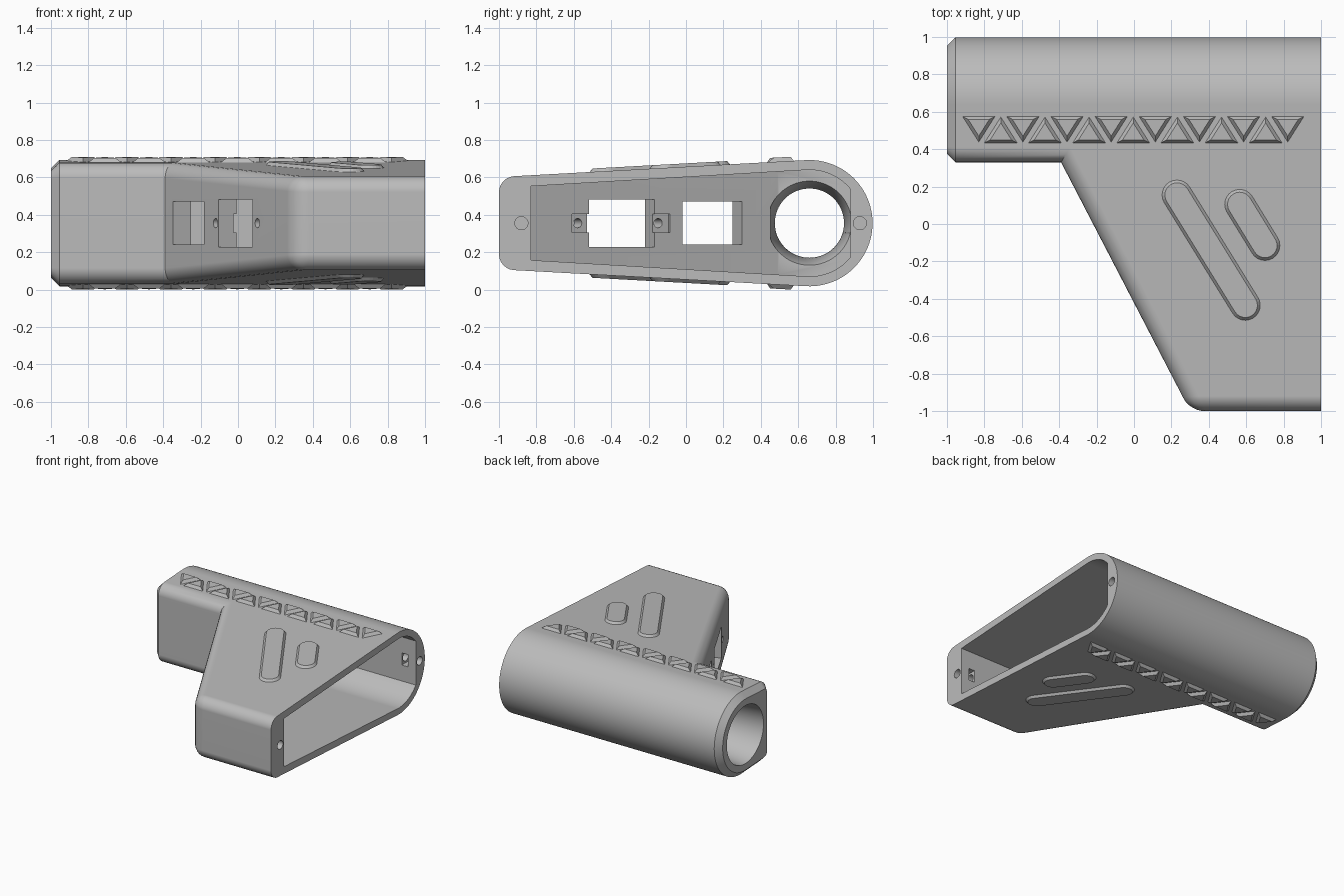
import bpy, bmesh
from math import sqrt, atan, atan2, pi, cos, sin
from mathutils import Matrix, Vector

if "Cube" in bpy.data.objects:
    bpy.data.objects.remove(bpy.data.objects["Cube"], do_unlink=True)

CY, CZ = 0.66, 0.355          # axis of the round back
R, S = 0.3375, 0.055          # back radius and slope of the top

grey = bpy.data.materials.new("plain_grey")
grey.use_nodes = True
grey.diffuse_color = (0.5, 0.5, 0.5, 1)
grey.node_tree.nodes["Principled BSDF"].inputs["Base Color"].default_value = (0.5, 0.5, 0.5, 1)


def make(name, bm):
    bmesh.ops.recalc_face_normals(bm, faces=bm.faces[:])
    me = bpy.data.meshes.new(name)
    bm.to_mesh(me)
    bm.free()
    me.materials.append(grey)
    ob = bpy.data.objects.new(name, me)
    bpy.context.collection.objects.link(ob)
    return ob


def half_height(y, r=R, s=S):
    return r * sqrt(1 + s * s) + s * (y - CY)


def tapered_solid(front, r, s):
    """Plan outline with sloping top and bottom, closed by a tangent round back."""
    bm = bmesh.new()
    yb = CY - r * s / sqrt(1 + s * s)
    plan = [(front[0][0], yb)] + front + [(front[-1][0], yb)]
    low, top = [[bm.verts.new((x, y, CZ + side * half_height(y, r, s))) for x, y in plan]
                for side in (-1, 1)]
    bm.faces.new(low)
    bm.faces.new(top)
    for i in range(len(plan) - 1):
        bm.faces.new((low[i], low[i + 1], top[i + 1], top[i]))
    edge = bm.edges.get((top[0], top[-1]))
    bmesh.ops.spin(bm, geom=[edge, top[0], top[-1]], cent=(0, CY, CZ), axis=(1, 0, 0),
                   angle=-(pi + 2 * atan(s)), steps=48)
    bmesh.ops.remove_doubles(bm, verts=bm.verts[:], dist=1e-4)
    bmesh.ops.holes_fill(bm, edges=[e for e in bm.edges if e.is_boundary], sides=0)
    chords = [e for e in bm.edges if abs(e.verts[0].co.x - e.verts[1].co.x) < 1e-4
              and e.calc_length() > r and all(abs(v.co.y - yb) < 1e-3 for v in e.verts)]
    bmesh.ops.dissolve_edges(bm, edges=chords, use_verts=False)
    bmesh.ops.recalc_face_normals(bm, faces=bm.faces[:])
    return bm


# Body: tube and wedge-shaped housing, with rounded front edges and a chamfered tube end
bm = tapered_solid([(-1, 0.33), (-0.39, 0.33), (0.3, -1), (1, -1)], R, S)


def is_front_edge(e):
    a, b = (v.co for v in e.verts)
    upright = (a.xy - b.xy).length < 1e-4
    return max(a.y, b.y) < 0.34 and (not upright or abs(a.x - 0.3) < 1e-3)


bmesh.ops.bevel(bm, geom=[e for e in bm.edges if is_front_edge(e)], offset=0.08,
                offset_type='OFFSET', segments=6, profile=0.5, affect='EDGES')
bmesh.ops.bevel(bm, geom=[e for e in bm.edges if all(v.co.x < -0.999 for v in e.verts)],
                offset=0.045, offset_type='OFFSET', segments=1, profile=0.5,
                affect='EDGES', clamp_overlap=False)
body = make("body", bm)

cutters = []

# Cavity with a flat back wall
bm = tapered_solid([(-0.35, 0.49), (0.336, -0.83), (1.1, -0.83)], 0.285, 0.059)
bmesh.ops.bisect_plane(bm, geom=bm.verts[:] + bm.edges[:] + bm.faces[:],
                       plane_co=(0, 0.88, 0), plane_no=(0, 1, 0), clear_outer=True)
bmesh.ops.holes_fill(bm, edges=[e for e in bm.edges if e.is_boundary], sides=0)
cutters.append(make("cavity_cutter", bm))

# Tapered bore with a flared inner mouth
bm = bmesh.new()
path = [bm.verts.new((x, CY, CZ + r)) for x, r in
        ((-1.05, 0), (-1.05, 0.243), (-0.45, 0.185), (-0.35, 0.225), (-0.33, 0.225), (-0.33, 0))]
edges = [bm.edges.new(pair) for pair in zip(path, path[1:])]
bmesh.ops.spin(bm, geom=path + edges, cent=(0, CY, CZ), axis=(1, 0, 0), angle=2 * pi, steps=64)
bmesh.ops.remove_doubles(bm, verts=bm.verts[:], dist=1e-4)
cutters.append(make("bore_cutter", bm))


def box_cutter(name, centre, size, turn=0):
    bm = bmesh.new()
    m = Matrix.Translation(centre) @ Matrix.Rotation(turn, 4, 'Z') @ Matrix.Diagonal((*size, 1))
    bmesh.ops.create_cube(bm, size=1, matrix=m)
    cutters.append(make(name, bm))


def hole_cutter(name, centre, radius, depth, turn=0):
    bm = bmesh.new()
    m = Matrix.Translation(centre) @ Matrix.Rotation(turn, 4, 'Z') @ Matrix.Rotation(pi / 2, 4, 'Y')
    bmesh.ops.create_cone(bm, cap_ends=True, segments=24, radius1=radius, radius2=radius,
                          depth=depth, matrix=m)
    cutters.append(make(name, bm))


# Openings square to the slanted wall
WALL = 0.11
inward = Vector((1.33, 0.69, 0)).normalized()
TURN = atan2(inward.y, inward.x)


def on_slant(y, depth):
    return Vector((-0.39 - (y - 0.33) * 0.69 / 1.33, y, CZ)) + inward * depth


box_cutter("wide_window_cutter", on_slant(-0.395, WALL / 2), (0.3, 0.395, 0.255), TURN)
box_cutter("small_window_cutter", on_slant(0.09, WALL / 2), (0.3, 0.36, 0.23), TURN)
rise = inward.y * WALL
box_cutter("tab_recess_cutter", on_slant(-0.347 - rise, WALL), (0.04, 0.592, 0.1), TURN)
for y in (-0.57, -0.14):
    hole_cutter("tab_hole_cutter", on_slant(y - rise, WALL / 2), 0.025, 0.3, TURN)

# Screw holes and nut slots at the open end
for y, slot in ((-0.88, -0.87), (0.93, 0.91)):
    hole_cutter("screw_hole_cutter", (0.93, y, CZ), 0.035, 0.26)
    box_cutter("nut_slot_cutter", (0.9, slot, CZ), (0.055, 0.12, 0.1))

for c in cutters:
    c.hide_render = True
    mod = body.modifiers.new(c.name, 'BOOLEAN')
    mod.operation, mod.solver, mod.object = 'DIFFERENCE', 'EXACT', c
bpy.context.view_layer.update()
cut = bpy.data.meshes.new_from_object(body.evaluated_get(bpy.context.evaluated_depsgraph_get()))
body.modifiers.clear()
body.data = cut
for c in cutters:
    bpy.data.objects.remove(c, do_unlink=True)

bpy.context.view_layer.objects.active = body
body.select_set(True)
bpy.ops.object.shade_smooth_by_angle(angle=0.5)
body.modifiers.new("even_shading", 'WEIGHTED_NORMAL').keep_sharp = True


# Raised details on the top and bottom
def raised(bm, outer, inner, lift):
    for side in (1, -1):
        a, b = [[bm.verts.new((x, y, CZ + side * (half_height(y) + d))) for x, y in ring]
                for ring, d in ((outer, -0.006), (inner, lift))]
        bm.faces.new(a)
        bm.faces.new(b)
        n = len(a)
        for i in range(n):
            bm.faces.new((a[i], a[(i + 1) % n], b[(i + 1) % n], b[i]))


def capsule(p, q, r):
    along = atan2(q[1] - p[1], q[0] - p[0])
    return [(c[0] + r * cos(along + start + pi * i / 12), c[1] + r * sin(along + start + pi * i / 12))
            for c, start in ((p, pi / 2), (q, -pi / 2)) for i in range(13)]


for name, p, q in (("long_grip_rib", (0.23, 0.155), (0.595, -0.435)),
                   ("short_grip_rib", (0.565, 0.105), (0.70, -0.115))):
    bm = bmesh.new()
    raised(bm, capsule(p, q, 0.085), capsule(p, q, 0.065), 0.018)
    make(name, bm)

bm = bmesh.new()
for i in range(15):
    x, up = -0.83 + 0.118 * i, i % 2
    base, tip = (0.43, 0.58) if up else (0.58, 0.43)
    tri = [(x - 0.095, base), (x + 0.095, base), (x, tip)]
    cy = (2 * base + tip) / 3
    raised(bm, tri, [(x + (px - x) * 0.6, cy + (py - cy) * 0.6) for px, py in tri], 0.0225)
make("triangle_band", bm)
